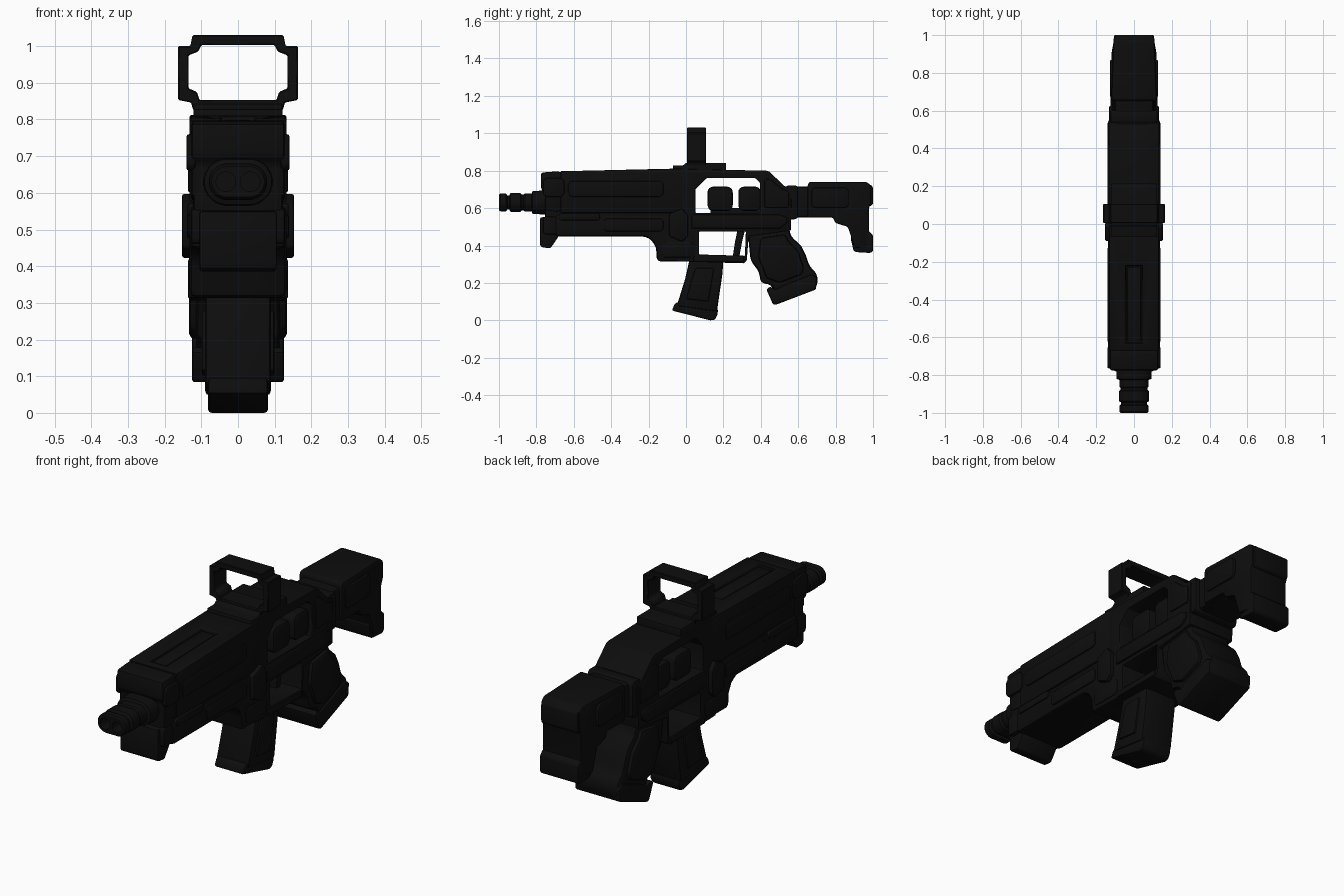
import bpy, bmesh, math

black = bpy.data.materials.new("matte_black")
black.diffuse_color = (0.004, 0.004, 0.004, 1)


def finish(obj, bevel=0.0, cutters=(), segments=2):
    """Cut, bevel, bake modifiers, shade."""
    for c in cutters:
        m = obj.modifiers.new("cut", 'BOOLEAN')
        m.operation, m.solver, m.object = 'DIFFERENCE', 'EXACT', c
    if bevel:
        m = obj.modifiers.new("bevel", 'BEVEL')
        m.width, m.segments = bevel, segments
        m.limit_method, m.angle_limit = 'ANGLE', math.radians(25)
    deps = bpy.context.evaluated_depsgraph_get()
    deps.update()
    obj.data = bpy.data.meshes.new_from_object(obj.evaluated_get(deps))
    obj.modifiers.clear()
    obj.data.materials.clear()
    obj.data.materials.append(black)
    for c in cutters:
        bpy.data.objects.remove(c)
    bpy.ops.object.select_all(action='DESELECT')
    obj.select_set(True)
    bpy.context.view_layer.objects.active = obj
    bpy.ops.object.shade_smooth_by_angle(angle=math.radians(35))
    return obj


def loft(name, rings):
    """Closed skin through rings of equal point count."""
    bm = bmesh.new()
    vs = [[bm.verts.new(p) for p in r] for r in rings]
    n = len(vs[0])
    for a, b in zip(vs, vs[1:]):
        for i in range(n):
            bm.faces.new((a[i], a[(i + 1) % n], b[(i + 1) % n], b[i]))
    bm.faces.new(vs[0])
    bm.faces.new(vs[-1])
    bmesh.ops.recalc_face_normals(bm, faces=bm.faces)
    me = bpy.data.meshes.new(name)
    bm.to_mesh(me)
    bm.free()
    obj = bpy.data.objects.new(name, me)
    bpy.context.collection.objects.link(obj)
    return obj


def side(name, pts, x0, x1):
    """(y, z) profile extruded along x."""
    return loft(name, [[(x, y, z) for y, z in pts] for x in (x0, x1)])


def slab(name, pts, hw, bevel=0.012, cutters=()):
    return finish(side(name, pts, -hw, hw), bevel, cutters)


def rect(y0, y1, z0, z1, c=0.0):
    if not c:
        return [(y0, z0), (y1, z0), (y1, z1), (y0, z1)]
    return [(y0 + c, z0), (y1 - c, z0), (y1, z0 + c), (y1, z1 - c),
            (y1 - c, z1), (y0 + c, z1), (y0, z1 - c), (y0, z0 + c)]


def pair(name, pts, x0, x1, bevel=0.008):
    """Same side plate on both flanks."""
    for s, tag in ((1, "right"), (-1, "left")):
        finish(side(f"{name}_{tag}", pts, s * x0, s * x1), bevel)


def front(name, pts, y0, y1):
    """(x, z) profile extruded along y."""
    return loft(name, [[(x, y, z) for x, z in pts] for y in (y0, y1)])


def stadium(y, r, cx=0.03, cz=0.63, n=24):
    pts = []
    for i in range(n):
        a = 2 * math.pi * (i + 0.5) / n
        pts.append((math.copysign(cx, math.cos(a)) + r * math.cos(a), y, cz + r * math.sin(a)))
    return pts


# twin muzzle with rings and two bores
profile = [(-1.0, .042), (-.992, .048), (-.962, .048), (-.955, .038), (-.945, .038), (-.938, .050),
           (-.885, .050), (-.878, .042), (-.868, .042), (-.862, .048), (-.825, .048),
           (-.82, .062), (-.74, .065)]
bores = []
for x in (-.033, .033):
    ring = [(x + .027 * math.cos(a * math.pi / 10), .63 + .027 * math.sin(a * math.pi / 10)) for a in range(20)]
    bores.append(front("bore_cutter", ring, -1.05, -.9))
finish(loft("twin_barrel", [stadium(y, r) for y, r in profile]), 0, bores)

# handguard: core, upper shell, lower shell, front collar
slab("handguard_core", rect(-.755, .02, .46, .78), .122)
top_cut = front("top_cutter", [(-.045, .788), (.045, .788), (.045, .9), (-.045, .9)], -.63, -.22)
slab("upper_shell", [(-.67, .575), (-.02, .575), (-.02, .812), (-.67, .797)], .132, .02, [top_cut])
slab("top_cover_panel", [(-.62, .77), (-.23, .77), (-.23, .800), (-.62, .793)], .037, .005)
slab("lower_shell", [(-.70, .448), (-.215, .448), (-.18, .425), (-.16, .385), (-.155, .315),
                     (.06, .315), (.06, .565), (-.70, .565)], .132, .018)
slab("front_collar", [(-.775, .70), (-.755, .68), (-.755, .59), (-.68, .575), (-.66, .60),
                      (-.66, .785), (-.68, .797), (-.775, .79)], .128, .018)
pair("collar_cheek", rect(-.765, -.65, .66, .76, .015), .115, .141)
slab("front_lug", [(-.78, .55), (-.78, .40), (-.77, .39), (-.725, .385), (-.70, .42),
                   (-.68, .452), (-.66, .56)], .105, .015)
pair("front_lug_cheek", rect(-.765, -.69, .46, .555, .01), .09, .128)

# raised flank strips and recess frames on the handguard
pair("upper_strip", rect(-.63, -.12, .66, .745, .015), .12, .139)
pair("lower_strip", rect(-.44, -.12, .475, .545, .012), .12, .139)
pair("fore_strip", rect(-.68, -.46, .535, .572, .008), .12, .138)
pair("mid_bulge", [(-.09, .45), (-.02, .42), (.01, .45), (.01, .56), (-.02, .6), (-.09, .57)], .12, .153)
pair("magwell_plate", rect(-.13, .04, .335, .42, .015), .12, .137)

# receiver frame with upper window and lower window
upper_win = side("upper_window_cutter", [(.05, .575), (.05, .70), (.11, .76), (.37, .76), (.395, .735),
                                         (.395, .575)], -.3, .3)
lower_win = side("lower_window_cutter", [(.07, .352), (.07, .475), (.32, .475), (.315, .345)], -.3, .3)
slab("receiver", [(-.05, .315), (.31, .305), (.325, .32), (.335, .45), (.56, .48), (.565, .70),
                  (.53, .715), (.445, .795), (.43, .80), (-.05, .81)], .13, .012, [upper_win, lower_win])
pair("receiver_rail", [(.03, .49), (.50, .49), (.54, .52), (.54, .55), (.50, .565), (.03, .565)], .115, .14)
pair("shoulder_plate", [(.42, .60), (.55, .60), (.55, .69), (.51, .705), (.45, .755), (.42, .755)], .115, .137)
pair("lower_rim", rect(.04, .31, .312, .342), .115, .137, .006)

# two chunky blocks inside the upper window
for i, (a, b) in enumerate(((.115, .25), (.28, .40))):
    slab(f"action_block_{i + 1}", rect(a, b, .585, .715, .018), .115, .014)
slab("action_rod", rect(.13, .40, .555, .60), .05, .004)

# trigger
slab("trigger", [(.275, .48), (.315, .48), (.30, .42), (.285, .34), (.25, .34), (.262, .42)], .035, .006)

# top plate and square sight hoop
slab("top_plate", [(-.07, .79), (.215, .79), (.215, .842), (.0, .842), (-.015, .828), (-.07, .828)], .122, .005)


def mirrored(half):
    return half + [(-x, z) for x, z in reversed(half)]


hole = front("hoop_cutter", mirrored([(.105, .853), (.112, .875), (.135, .885), (.135, .975), (.108, .985), (.10, 1.003)]), -.1, .3)
hoop = front("sight_hoop", mirrored([(.122, .825), (.128, .846), (.163, .853), (.163, 1.0), (.13, 1.0), (.124, 1.03)]), .005, .107)
finish(hoop, .003, [hole], 1)

# magazine with base pad
slab("magazine", [(.02, .33), (.20, .33), (.195, .25), (.165, .045), (-.05, .075), (-.005, .22)], .09, .014)
slab("magazine_base", [(-.075, .052), (-.06, .09), (-.04, .098), (.172, .062), (.168, .03), (.155, .003), (.13, 0)], .082, .01)
pair("magazine_rib", [(.05, .28), (.15, .28), (.12, .10), (.0, .115)], .08, .099)

# grip with base
slab("grip", [(.33, .47), (.55, .50), (.56, .45), (.615, .40), (.64, .35), (.66, .29), (.70, .25), (.705, .20),
              (.69, .165), (.50, .105), (.455, .19), (.40, .20), (.39, .26), (.345, .32)], .115, .02)
slab("grip_base", [(.43, .165), (.45, .18), (.48, .165), (.53, .19), (.67, .245), (.70, .23),
                   (.695, .165), (.48, .083), (.465, .085)], .125, .015)
pair("grip_cheek", [(.40, .44), (.53, .46), (.55, .42), (.60, .37), (.63, .28), (.62, .245), (.50, .20),
                    (.43, .225), (.41, .28), (.385, .34)], .10, .133, .014)

# stock: tube, comb, butt and pad
slab("stock_tube", rect(.50, .86, .55, .715), .105, .02)
slab("stock_collar", rect(.53, .60, .54, .722, .012), .125, .012)
butt = side("stock_butt", [(.65, .55), (.65, .725), (.66, .74), (.965, .74), (.99, .72), (.99, .63), (.978, .60),
                           (.978, .46), (.965, .39), (.90, .39), (.885, .44), (.865, .50), (.80, .52), (.785, .55)],
            -.12, .12)
for v in butt.data.vertices:
    if v.co.y > .9:
        v.co.x *= .9
finish(butt, .016)
slab("butt_pad", [(.895, .375), (.905, .365), (.985, .36), (1.0, .37), (1.0, .455), (.98, .475), (.90, .47), (.88, .44)], .107, .012)
slab("butt_plate", rect(.93, 1.0, .61, .725, .012), .102, .01)
pair("stock_cheek", rect(.67, .87, .60, .71, .015), .10, .127)
